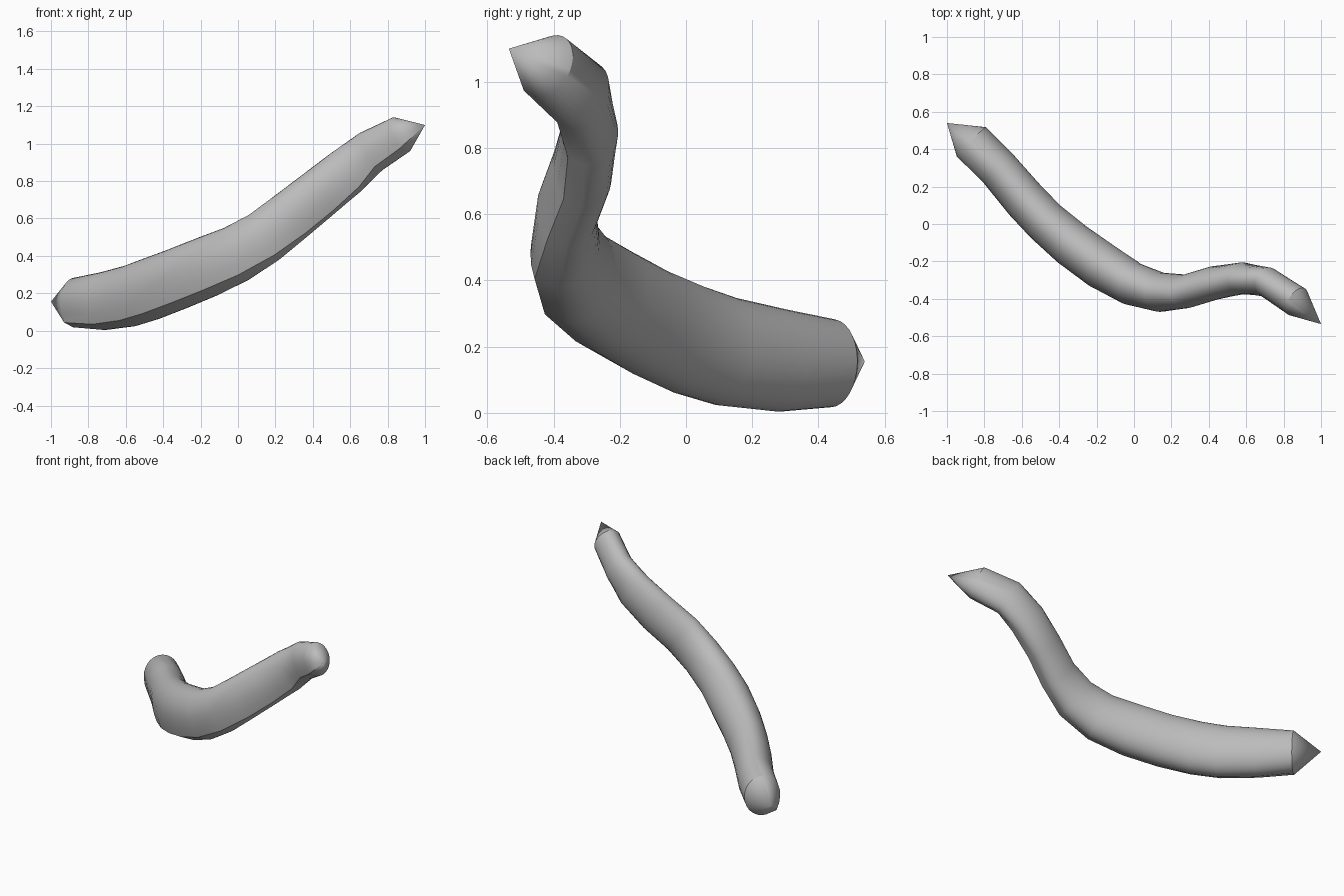
import bpy
import bmesh
from math import cos, sin, radians
from mathutils import Vector

default_cube = bpy.data.objects.get("Cube")
if default_cube:
    bpy.data.objects.remove(default_cube, do_unlink=True)

# Centre line stations: x, y, z, half width, half height
STATIONS = [
    (-.87, .44, .15, .11, .133),
    (-.72, .29, .158, .11, .155),
    (-.58, .125, .185, .115, .165),
    (-.47, .01, .222, .117, .168),
    (-.33, -.11, .275, .123, .166),
    (-.17, -.225, .34, .126, .164),
    (-.01, -.32, .41, .116, .155),
    (.14, -.365, .5, .105, .145),
    (.28, -.36, .61, .09, .14),
    (.43, -.315, .73, .09, .135),
    (.58, -.29, .85, .085, .13),
    (.71, -.31, .957, .08, .118),
    (.87, -.415, 1.048, .083, .103),
]
TAIL_TIP = Vector((-1, .54, .155))
HEAD_TIP = Vector((1, -.535, 1.10))


def cross_section():
    """Unit oval with a narrow flat facet on the lower front."""
    steps = 24
    first, last = -10, 270
    angles = [radians(first + (last - first) * i / steps) for i in range(steps + 1)]
    oval = [(cos(a), sin(a)) for a in angles]
    facet = [(.2, -.99), (.8, -.8), (.94, -.45)]
    return oval + facet


def make_material(name, colour):
    material = bpy.data.materials.new(name)
    material.use_nodes = True
    material.diffuse_color = colour
    shader = next(n for n in material.node_tree.nodes if n.type == 'BSDF_PRINCIPLED')
    shader.inputs["Base Color"].default_value = colour
    return material


def add_ring(bm, index, section):
    """Place the section square to the centre line at one station."""
    before = Vector(STATIONS[max(index - 1, 0)][:3])
    after = Vector(STATIONS[min(index + 1, len(STATIONS) - 1)][:3])
    tangent = (after - before).normalized()
    side = tangent.cross(Vector((0, 0, 1))).normalized()
    up = side.cross(tangent)
    x, y, z, half_width, half_height = STATIONS[index]
    centre = Vector((x, y, z))
    return [bm.verts.new(centre + side * (u * half_width) + up * (v * half_height))
            for u, v in section]


def build_curved_body():
    bm = bmesh.new()
    section = cross_section()
    rings = [add_ring(bm, i, section) for i in range(len(STATIONS))]
    count = len(section)

    # Tube walls
    for lower, upper in zip(rings, rings[1:]):
        for i in range(count):
            j = (i + 1) % count
            bm.faces.new((lower[i], lower[j], upper[j], upper[i]))

    # Pointed ends
    for ring, tip in ((rings[0], TAIL_TIP), (rings[-1], HEAD_TIP)):
        point = bm.verts.new(tip)
        for i in range(count):
            bm.faces.new((ring[i], ring[(i + 1) % count], point))

    bmesh.ops.recalc_face_normals(bm, faces=bm.faces)
    mesh = bpy.data.meshes.new("curved_body")
    bm.to_mesh(mesh)
    bm.free()
    body = bpy.data.objects.new("curved_body", mesh)
    bpy.context.collection.objects.link(body)
    return body


curved_body = build_curved_body()
curved_body.data.materials.append(make_material("plain grey", (.5, .5, .5, 1)))

# Smooth skin with crisp facet and end edges
bpy.ops.object.select_all(action='DESELECT')
curved_body.select_set(True)
bpy.context.view_layer.objects.active = curved_body
bpy.ops.object.shade_smooth_by_angle(angle=radians(30))
